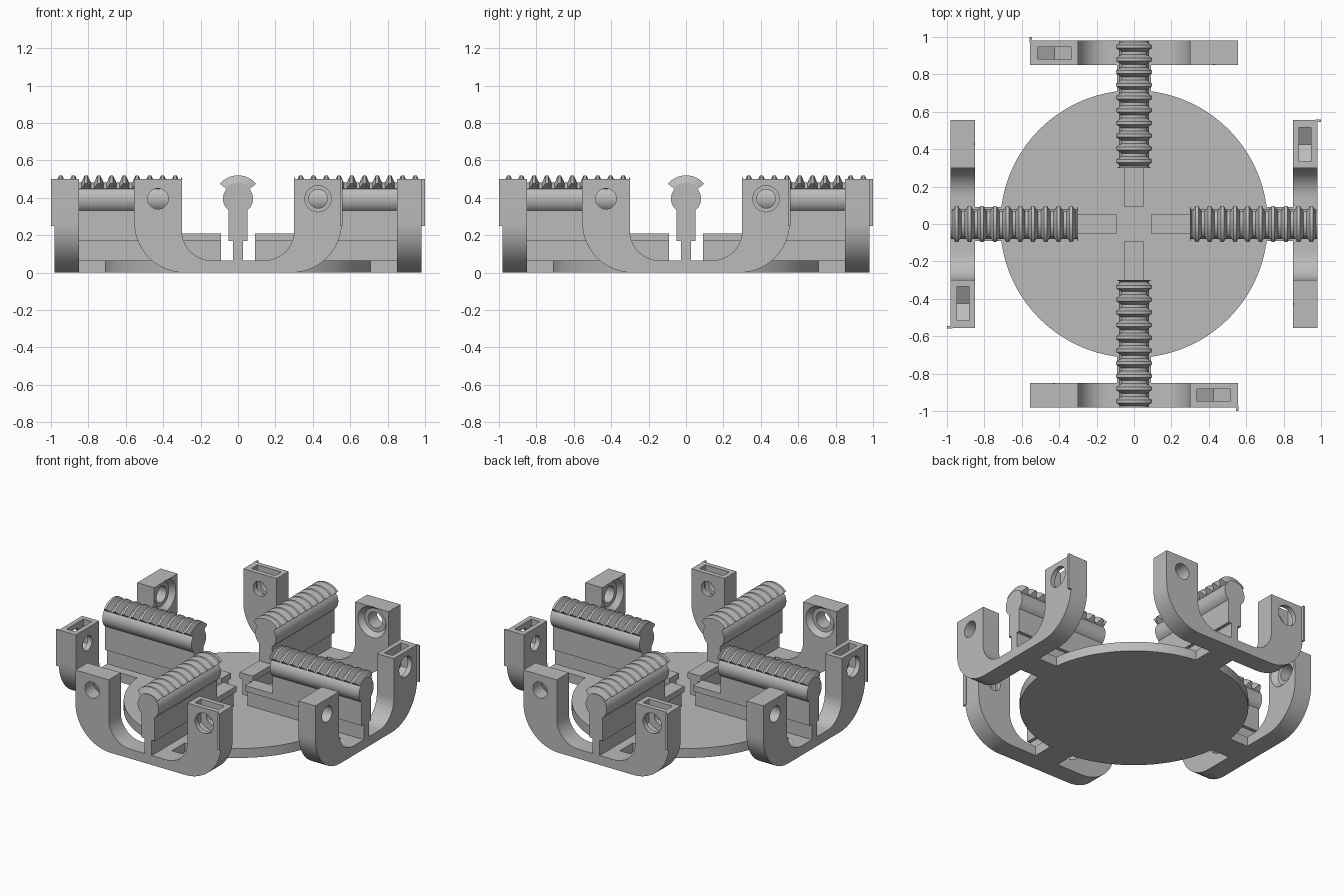
import bpy, bmesh
from math import sin, cos, pi, radians

cube = bpy.data.objects.get("Cube")
if cube:
    bpy.data.objects.remove(cube)

grey = bpy.data.materials.new("plain_grey")
grey.use_nodes = True
COLOUR = (0.5, 0.5, 0.5, 1)
grey.diffuse_color = COLOUR
grey.node_tree.nodes["Principled BSDF"].inputs["Base Color"].default_value = COLOUR

HOLE_Z = 0.395
ARM_X = 0.428
OUTER, INNER = -0.98, -0.85


def finish(name, bm):
    bmesh.ops.recalc_face_normals(bm, faces=bm.faces)
    mesh = bpy.data.meshes.new(name)
    bm.to_mesh(mesh)
    bm.free()
    mesh.materials.append(grey)
    obj = bpy.data.objects.new(name, mesh)
    bpy.context.collection.objects.link(obj)
    return obj


def loft(name, sections):
    """Join matching (x, z) outlines placed at successive y positions."""
    bm = bmesh.new()
    rings = [[bm.verts.new((x, y, z)) for x, z in pts] for y, pts in sections]
    n = len(rings[0])
    for a, b in zip(rings, rings[1:]):
        for i in range(n):
            j = (i + 1) % n
            bm.faces.new((a[i], a[j], b[j], b[i]))
    bm.faces.new(rings[0])
    bm.faces.new(rings[-1])
    return finish(name, bm)


def prism(name, pts, y0, y1):
    return loft(name, [(y0, pts), (y1, pts)])


def arc(cx, cz, r, start, end, n):
    angles = [radians(start + (end - start) * i / n) for i in range(n + 1)]
    return [(cx + r * cos(a), cz + r * sin(a)) for a in angles]


def circle(cx, r, n=40):
    return arc(cx, HOLE_Z, r, 0, 360, n)[:-1]


def mirrored(half):
    return half + [(-x, z) for x, z in reversed(half)]


def cut(target, cutter):
    cutter.hide_render = True
    mod = target.modifiers.new("cut", "BOOLEAN")
    mod.operation = "DIFFERENCE"
    mod.solver = "EXACT"
    mod.object = cutter
    graph = bpy.context.evaluated_depsgraph_get()
    mesh = bpy.data.meshes.new_from_object(target.evaluated_get(graph))
    target.modifiers.clear()
    target.data = mesh
    bpy.data.objects.remove(cutter)


# Round base plate
bm = bmesh.new()
bmesh.ops.create_cone(bm, cap_ends=True, segments=128, radius1=0.715,
                      radius2=0.715, depth=0.065)
bmesh.ops.translate(bm, verts=bm.verts, vec=(0, 0, 0.0325))
base = finish("base_plate", bm)

# U-shaped bracket
outer = arc(0.285, 0.27, 0.27, -90, 0, 16)
inner = arc(0.14, 0.225, 0.16, 0, -90, 16)
bracket = prism("bracket", mirrored(outer + [(0.555, 0.5), (0.30, 0.5)] + inner),
                OUTER, INNER)

# Plain arm: through hole with a shallow flared recess on the inner face
cut(bracket, prism("hole_cutter", circle(-ARM_X, 0.055), -1.1, -0.7))
cut(bracket, loft("recess_cutter", [(-0.885, circle(-ARM_X, 0.08)),
                                    (-0.84, circle(-ARM_X, 0.114))]))

# Other arm: wide outer hole, narrow inner hole and a nut slot from the top
cut(bracket, prism("wide_cutter", circle(ARM_X, 0.07), -1.1, -0.91))
cut(bracket, prism("narrow_cutter", circle(ARM_X, 0.05), -1.1, -0.7))
slot = [(0.335, 0.6), (0.335, 0.34), (0.425, 0.288), (0.515, 0.34), (0.515, 0.6)]
cut(bracket, prism("slot_cutter", slot, -0.947, -0.883))

# Thin lip on the outer corner of the slotted arm
lip = prism("corner_lip", [(0.545, 0.25), (0.558, 0.25), (0.558, 0.5), (0.545, 0.5)],
            -1.0, -0.97)

# Bridge from plate to bracket
bridge = prism("bridge", mirrored([(0.09, 0), (0.09, 0.065)]), -0.86, -0.706)

# Stepped web and low inner stub
foot = [(0.027, 0.06), (0.027, 0.17), (0.05, 0.17)]
web = prism("rail_web", mirrored(foot + [(0.05, 0.36)]), OUTER, -0.30)
stub = prism("rail_stub", mirrored(foot + [(0.05, 0.21)]), -0.30, -0.09)

# Round rail
rod = prism("rail_rod", circle(0, 0.08), OUTER, -0.30)


# Toothed crown along the top of the rail
def crown(r):
    return [(0, HOLE_Z)] + arc(0, HOLE_Z, r, 40, 140, 24)


VALLEY, PEAK, PITCH = 0.086, 0.125, 0.068
sections = [(OUTER, crown(VALLEY))]
for i in range(10):
    mid = -0.948 + i * PITCH
    for offset, r in ((-0.026, VALLEY), (-0.008, PEAK), (0.008, PEAK), (0.026, VALLEY)):
        sections.append((mid + offset, crown(r)))
sections.append((-0.30, crown(0.12)))
teeth = loft("rail_teeth", sections)

# Smooth rounded faces, then repeat the whole arm around the plate
parts = [bracket, lip, bridge, web, stub, rod, teeth]
bpy.ops.object.select_all(action="DESELECT")
for obj in parts + [base]:
    obj.select_set(True)
bpy.context.view_layer.objects.active = base
bpy.ops.object.shade_smooth_by_angle(angle=radians(25))

for obj in parts:
    name = obj.name
    obj.name = "front_" + name
    for k, side in enumerate(("left", "back", "right"), 1):
        copy = obj.copy()
        copy.name = side + "_" + name
        copy.rotation_euler.z = k * pi / 2
        bpy.context.collection.objects.link(copy)
